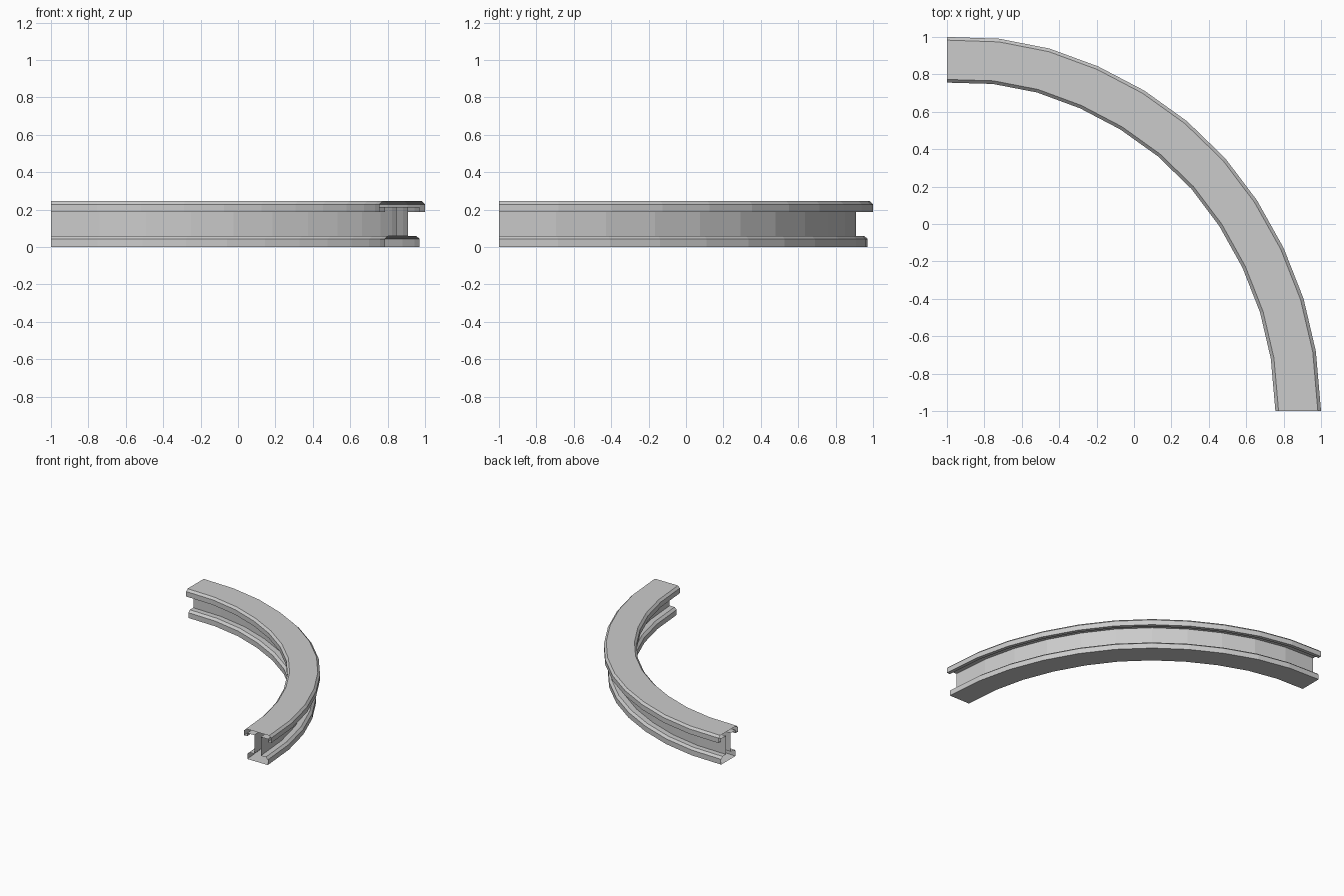
import bpy, bmesh
from math import sin, cos, radians

if "Cube" in bpy.data.objects:
    bpy.data.objects.remove(bpy.data.objects["Cube"])

CENTRE_R = 1.878  # radius of the rail's middle line, about corner (-1, -1)

# Half of the hollow rail section: (offset from middle line, height)
half = [(0.093, 0.0), (0.093, 0.043), (0.074, 0.06), (0.03, 0.06),
        (0.03, 0.213), (0.093, 0.213), (0.093, 0.187), (0.122, 0.187),
        (0.122, 0.228), (0.105, 0.245)]
section = half + [(-x, z) for x, z in reversed(half)]

# Stations along the bend: (angle in degrees, slight bulge of the radius)
stations = [(0, 0), (8, .010), (15.8, .014), (23.7, .012), (31.6, .012),
            (39.6, .012), (47.7, .010), (55.8, .004), (64.1, 0),
            (72.5, -.001), (80.8, -.002), (90, 0)]

# Sweep the section round the bend, leaving both ends open
bm = bmesh.new()
rings = []
for deg, bulge in stations:
    a = radians(deg)
    rings.append([bm.verts.new((-1 + (CENTRE_R + bulge + x) * sin(a),
                                -1 + (CENTRE_R + bulge + x) * cos(a), z))
                  for x, z in section])
n = len(section)
for r0, r1 in zip(rings, rings[1:]):
    for i in range(n):
        j = (i + 1) % n
        bm.faces.new((r0[i], r0[j], r1[j], r1[i]))
bm.normal_update()
# Make sure the faces point outwards: the highest ones must face up
top = max(bm.faces, key=lambda f: f.calc_center_median().z)
if top.normal.z < 0:
    bmesh.ops.reverse_faces(bm, faces=bm.faces[:])

mesh = bpy.data.meshes.new("curved_rail")
bm.to_mesh(mesh)
bm.free()
rail = bpy.data.objects.new("curved_rail", mesh)
bpy.context.collection.objects.link(rail)
